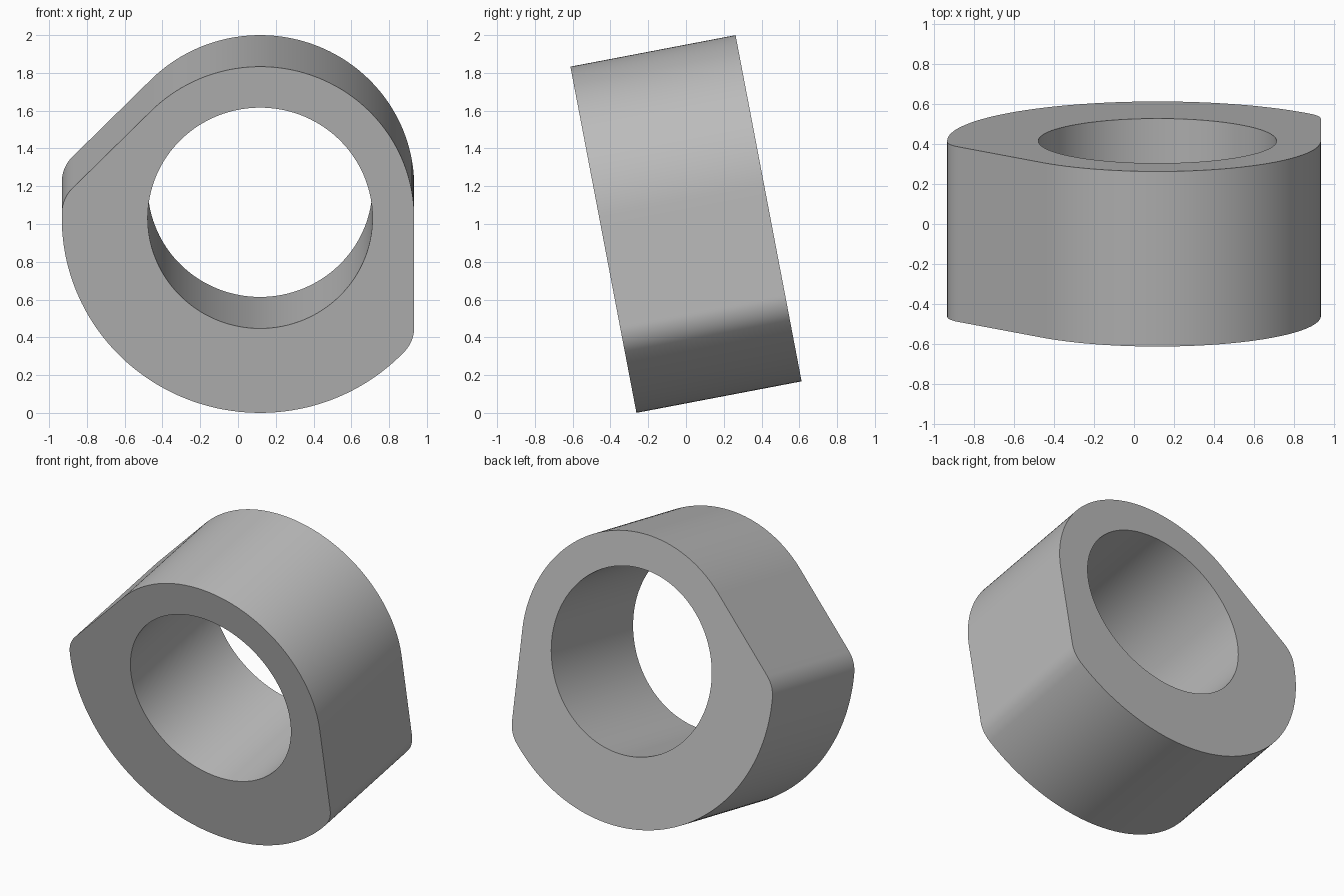
import bpy, bmesh
from math import radians, degrees, acos, cos, sin, ceil
from mathutils import Vector, Matrix

cube = bpy.data.objects.get("Cube")
if cube:
    bpy.data.objects.remove(cube, do_unlink=True)

# Dimensions of the collar
BORE, SMALL, BIG, FILLET, DEPTH = 0.595, 0.816, 1.05, 0.19, 0.89
TILT = radians(10.8)
CENTRE = Vector(((BIG - SMALL) / 2, (BIG - SMALL) / 2))


def polar(angle, radius):
    return Vector((cos(radians(angle)), sin(radians(angle)))) * radius


def arc(centre, radius, start, end, step=2.0):
    n = ceil((end - start) / step)
    return [centre + polar(start + (end - start) * i / n, radius) for i in range(n + 1)]


# Outline around the bore: small arc, flat, rounded corner, big arc, rounded corner, flat
zero = Vector((0, 0))
spread = degrees(acos((SMALL - FILLET) / (BIG - FILLET)))
left_turn, right_turn = 135 + spread, 360 - spread
corners = arc(zero, SMALL, 0, 135)
corners += arc(polar(left_turn, BIG - FILLET), FILLET, 135, left_turn, 4)
corners += arc(zero, BIG, left_turn, right_turn)[1:]
corners += arc(polar(right_turn, BIG - FILLET), FILLET, right_turn, 360, 4)[1:]

# Split the long flats so the bore gets evenly spaced points
outline = []
for a, b in zip(corners, corners[1:] + corners[:1]):
    n = max(1, round((b - a).length / 0.04))
    outline += [a.lerp(b, i / n) for i in range(n)]
bore = [p.normalized() * BORE for p in outline]

# Four rings: outer front, outer back, bore back, bore front
bm = bmesh.new()
rings = []
for loop, y in ((outline, -1), (outline, 1), (bore, 1), (bore, -1)):
    rings.append([bm.verts.new((p.x + CENTRE.x, y * DEPTH / 2, p.y + CENTRE.y)) for p in loop])
count = len(outline)
for r in range(4):
    a, b = rings[r], rings[(r + 1) % 4]
    for i in range(count):
        j = (i + 1) % count
        bm.faces.new((a[i], a[j], b[j], b[i]))
bmesh.ops.recalc_face_normals(bm, faces=bm.faces)
bm.transform(Matrix.Translation((0, 0, 1)) @ Matrix.Rotation(TILT, 4, 'X'))
mesh = bpy.data.meshes.new("cam_collar")
bm.to_mesh(mesh)
bm.free()

# Plain grey material
grey = bpy.data.materials.new("plain grey")
grey.use_nodes = True
colour = (0.5, 0.5, 0.5, 1)
grey.diffuse_color = colour
grey.node_tree.nodes["Principled BSDF"].inputs["Base Color"].default_value = colour
mesh.materials.append(grey)

collar = bpy.data.objects.new("cam_collar", mesh)
bpy.context.collection.objects.link(collar)
bpy.ops.object.select_all(action='DESELECT')
collar.select_set(True)
bpy.context.view_layer.objects.active = collar
bpy.ops.object.shade_smooth_by_angle(angle=radians(30))
